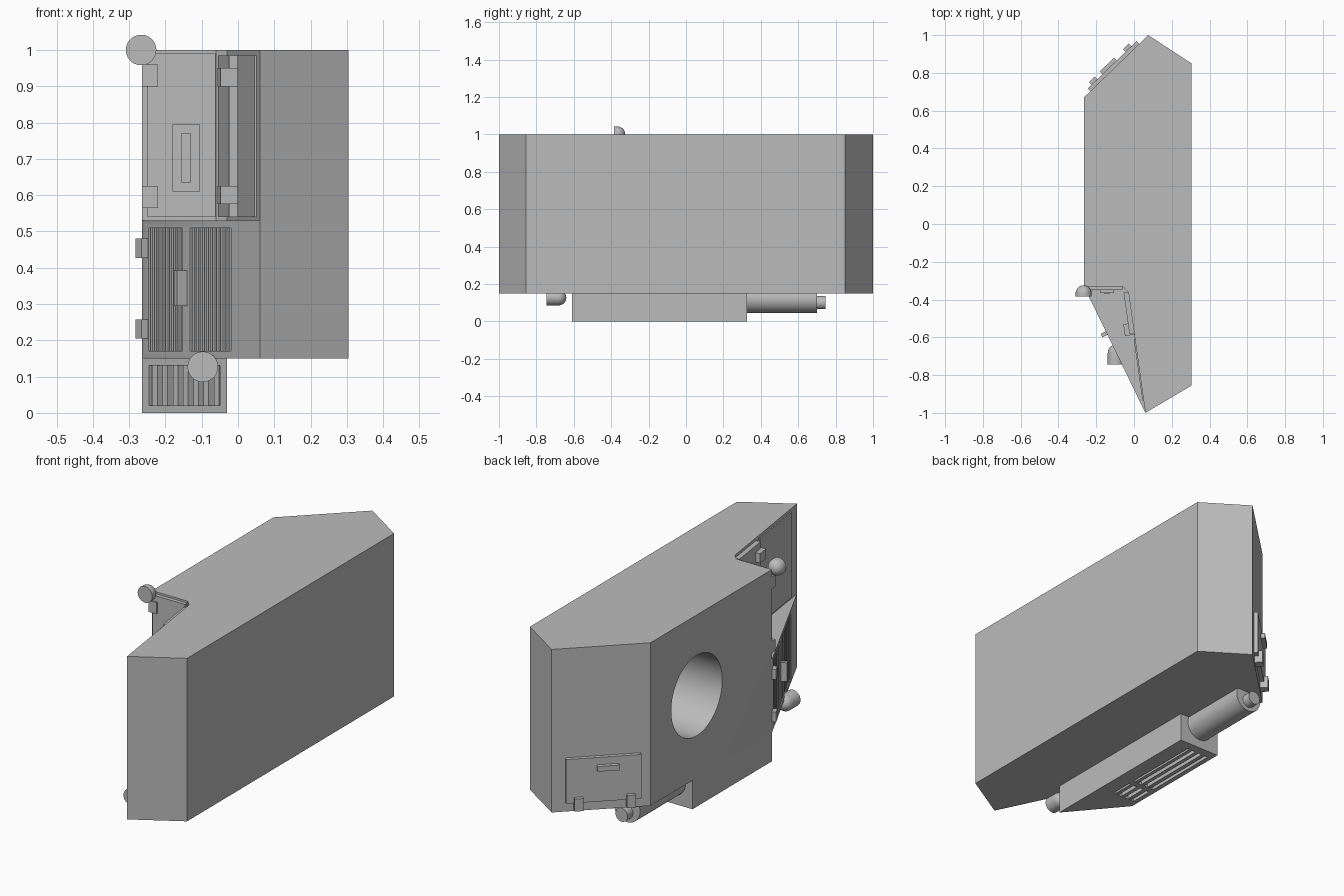
import bpy, bmesh, math
from mathutils import Vector

if "Cube" in bpy.data.objects:
    bpy.data.objects.remove(bpy.data.objects["Cube"], do_unlink=True)

grey = bpy.data.materials.new("plain grey")
grey.use_nodes = True
grey.diffuse_color = (0.5, 0.5, 0.5, 1)
grey.node_tree.nodes["Principled BSDF"].inputs["Base Color"].default_value = (0.5, 0.5, 0.5, 1)


def finish(name, bm):
    bmesh.ops.recalc_face_normals(bm, faces=bm.faces)
    mesh = bpy.data.meshes.new(name)
    bm.to_mesh(mesh)
    bm.free()
    mesh.materials.append(grey)
    obj = bpy.data.objects.new(name, mesh)
    bpy.context.collection.objects.link(obj)
    return obj


def prism(name, outline, z0, z1):
    """Extrude a flat outline upwards."""
    bm = bmesh.new()
    face = bm.faces.new([bm.verts.new((x, y, z0)) for x, y in outline])
    top = bmesh.ops.extrude_face_region(bm, geom=[face])["geom"]
    verts = [v for v in top if isinstance(v, bmesh.types.BMVert)]
    bmesh.ops.translate(bm, vec=(0, 0, z1 - z0), verts=verts)
    return finish(name, bm)


def block(name, wall, s0, s1, z0, z1, o0, o1):
    """Box on a wall: s runs along it, o points out of it."""
    a, b = Vector(wall[0]), Vector(wall[1])
    d = (b - a).normalized()
    n = Vector((d.y, -d.x))
    return prism(name, [a + d * s + n * o for s, o in
                        ((s0, o0), (s1, o0), (s1, o1), (s0, o1))], z0, z1)


def lathe(name, x, z, profile, axis="Y"):
    """Turn (radius, distance) points about an axis parallel to y or x."""
    bm = bmesh.new()
    verts = [bm.verts.new((r, y, 0)) for r, y in profile]
    edges = [bm.edges.new(p) for p in zip(verts, verts[1:])]
    bmesh.ops.spin(bm, geom=verts + edges, axis=(0, 1, 0), cent=(0, 0, 0),
                   angle=math.tau, steps=40)
    bmesh.ops.remove_doubles(bm, verts=bm.verts, dist=1e-5)
    bmesh.ops.translate(bm, vec=(x, 0, z), verts=bm.verts)
    return finish(name, bm)


def cut(target, cutter):
    mod = target.modifiers.new("cut", "BOOLEAN")
    mod.operation, mod.solver, mod.object = "DIFFERENCE", "EXACT", cutter
    bpy.context.view_layer.objects.active = target
    bpy.ops.object.modifier_apply(modifier=mod.name)
    bpy.data.objects.remove(cutter, do_unlink=True)


def smooth(obj):
    bpy.ops.object.select_all(action="DESELECT")
    obj.select_set(True)
    bpy.context.view_layer.objects.active = obj
    bpy.ops.object.shade_smooth_by_angle(angle=math.radians(30))


# Key plan points and walls
corner, tip = (-0.265, -0.33), (0.06, -1.0)
inner_a, inner_b = (-0.06, -0.33), (-0.03, -0.36)
front_wall = (corner, tip)
recess_wall = (corner, inner_a)
side_wall = (inner_b, tip)
rear_wall = ((0.075, 1.0), (-0.265, 0.67))
duct_wall = (corner, (-0.03, -0.61))

# Main body with the stepped front recess and round opening
body = prism("body", [corner, tip, (0.305, -0.855), (0.305, 0.85), *rear_wall], 0.15, 1.0)
cut(body, prism("recess_cutter", [corner, inner_a, inner_b, tip, (-0.1, -1.2), (-0.5, -1.2),
                                  (-0.5, -0.33)], 0.53, 1.2))
bm = bmesh.new()
bmesh.ops.create_cone(bm, cap_ends=True, segments=64, radius1=0.21, radius2=0.21, depth=0.8)
for v in bm.verts:
    v.co = Vector((v.co.z - 0.265, v.co.x + 0.29, v.co.y + 0.58))
cut(body, finish("opening_cutter", bm))

# Louvred grilles in the lower front wall
for side, s0, s1, count in (("left", 0.303, 0.562, 10), ("right", 0.041, 0.257, 9)):
    cut(body, block("grille_cutter", front_wall, s0, s1, 0.17, 0.51, -0.03, 0.05))
    step = (s1 - s0) / count
    for i in range(count):
        s = s0 + (i + 0.5) * step
        block(f"grille_slat_{side}_{i}", front_wall, s - step * 0.28, s + step * 0.28,
              0.17, 0.51, -0.03, -0.004)
smooth(body)
block("grille_door_handle", front_wall, 0.265, 0.285, 0.295, 0.393, 0, 0.03)
for i, z in enumerate((0.205, 0.427)):
    block(f"grille_door_hinge_{i}", front_wall, 0, 0.04, z, z + 0.053, -0.01, 0.02)

# Recess door with its handle and hinges
block("recess_door", recess_wall, 0.016, 0.203, 0.54, 0.99, 0, 0.02)
block("recess_door_handle", recess_wall, 0.085, 0.16, 0.61, 0.795, 0.02, 0.035)
block("recess_door_grip", recess_wall, 0.108, 0.135, 0.635, 0.77, 0.035, 0.041)
for i, z in enumerate((0.565, 0.9)):
    block(f"recess_door_hinge_{i}", recess_wall, 0, 0.045, z, z + 0.06, 0, 0.028)

# Side doors in the recess
block("side_door", side_wall, 0.0, 0.22, 0.54, 0.985, 0, 0.025)
block("side_panel", side_wall, 0.25, 0.58, 0.54, 0.985, 0, 0.006)
for i, z in enumerate((0.575, 0.9)):
    block(f"side_door_hinge_{i}", side_wall, 0.165, 0.228, z, z + 0.05, 0, 0.05)

# Hatch on the angled rear wall
block("rear_hatch", rear_wall, 0.066, 0.427, 0.2, 0.43, 0, 0.02)
block("rear_hatch_handle", rear_wall, 0.213, 0.318, 0.365, 0.392, 0.02, 0.04)
for i, s in enumerate((0.104, 0.355)):
    block(f"rear_hatch_hinge_{i}", rear_wall, s, s + 0.043, 0.165, 0.23, 0, 0.04)

# Duct under the body with front and bottom vents
duct = prism("duct", [*duct_wall, (-0.03, 0.325), (-0.265, 0.325)], 0, 0.15)
cut(duct, block("front_vent_cutter", duct_wall, 0.031, 0.335, 0.02, 0.13, -0.025, 0.05))
for i in range(7):
    s = 0.052 + i * 0.044
    block(f"front_vent_slat_{i}", duct_wall, s - 0.011, s + 0.011, 0.02, 0.13, -0.025, -0.003)
for part, y0, y1 in (("front", -0.29, -0.17), ("rear", -0.14, 0.28)):
    edge = ((-0.24, y0), (-0.24, y1))
    cut(duct, block("bottom_vent_cutter", edge, 0, y1 - y0, -0.05, 0.03, 0, 0.13))
    for i in range(3):
        o = 0.015 + i * 0.04
        block(f"bottom_vent_bar_{part}_{i}", edge, 0, y1 - y0, 0.003, 0.03, o, o + 0.02)

# Pipe with a narrow end behind the duct
smooth(lathe("pipe", -0.15, 0.12, [(0, 0.3), (0.075, 0.3), (0.075, 0.7), (0, 0.7)]))
smooth(lathe("pipe_end", -0.15, 0.1, [(0, 0.68), (0.035, 0.68), (0.035, 0.745), (0, 0.745)]))

# Lamps: flat lens, rounded back
for name, x, z, y0, y1 in (("upper_lamp", -0.267, 1.0, -0.385, -0.325),
                           ("lower_lamp", -0.097, 0.127, -0.745, -0.64)):
    r = 0.042
    dome = [(r * math.cos(a), y1 - r + r * math.sin(a))
            for a in (math.pi / 2 * i / 8 for i in range(9))]
    smooth(lathe(name, x, z, [(0, y0), (r, y0)] + dome))
